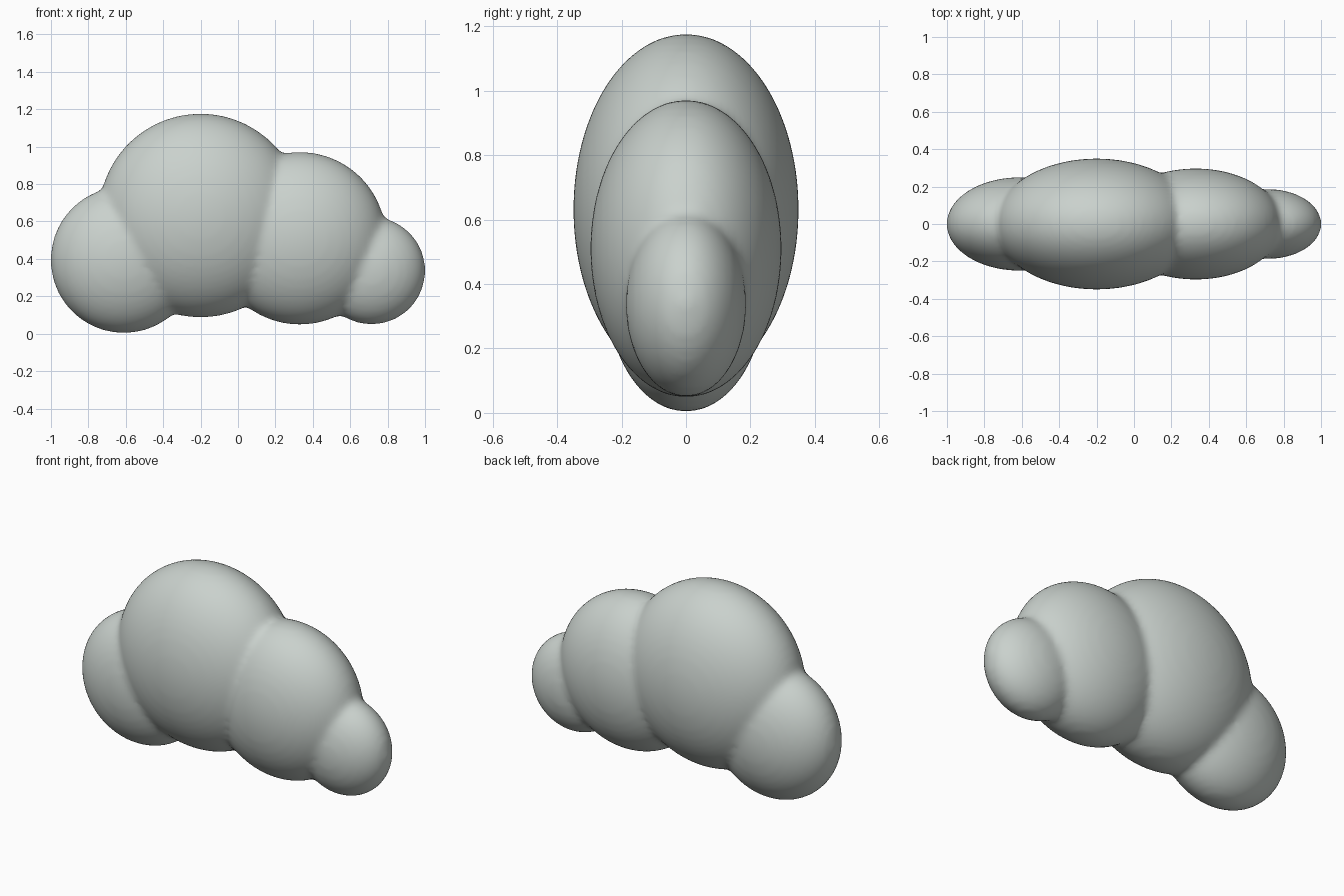
import bpy
import bmesh
from mathutils import Matrix

default = bpy.data.objects.get("Cube")
if default:
    bpy.data.objects.remove(default, do_unlink=True)

# Pale grey material
mat = bpy.data.materials.new("pale_grey")
mat.use_nodes = True
colour = (0.59, 0.64, 0.61, 1)
mat.diffuse_color = colour
mat.node_tree.nodes["Principled BSDF"].inputs["Base Color"].default_value = colour

# Flattened puffs: centre x, centre z, radius, half depth
puffs = [
    (-0.61, 0.395, 0.392, 0.25),
    (-0.20, 0.632, 0.545, 0.35),
    (0.33, 0.51, 0.462, 0.297),
    (0.714, 0.337, 0.288, 0.187),
]
bm = bmesh.new()
for x, z, r, depth in puffs:
    place = Matrix.Translation((x, 0, z)) @ Matrix.Diagonal((r, depth, r, 1))
    bmesh.ops.create_icosphere(bm, subdivisions=5, radius=1, matrix=place)
mesh = bpy.data.meshes.new("cloud")
bm.to_mesh(mesh)
bm.free()
mesh.materials.append(mat)
cloud = bpy.data.objects.new("cloud", mesh)
bpy.context.collection.objects.link(cloud)

# Fuse the puffs into one skin and soften the creases between them
remesh = cloud.modifiers.new("fuse", "REMESH")
remesh.mode = "VOXEL"
remesh.voxel_size = 0.02
remesh.use_smooth_shade = True
soften = cloud.modifiers.new("soften", "SMOOTH")
soften.factor = 0.5
soften.iterations = 8
